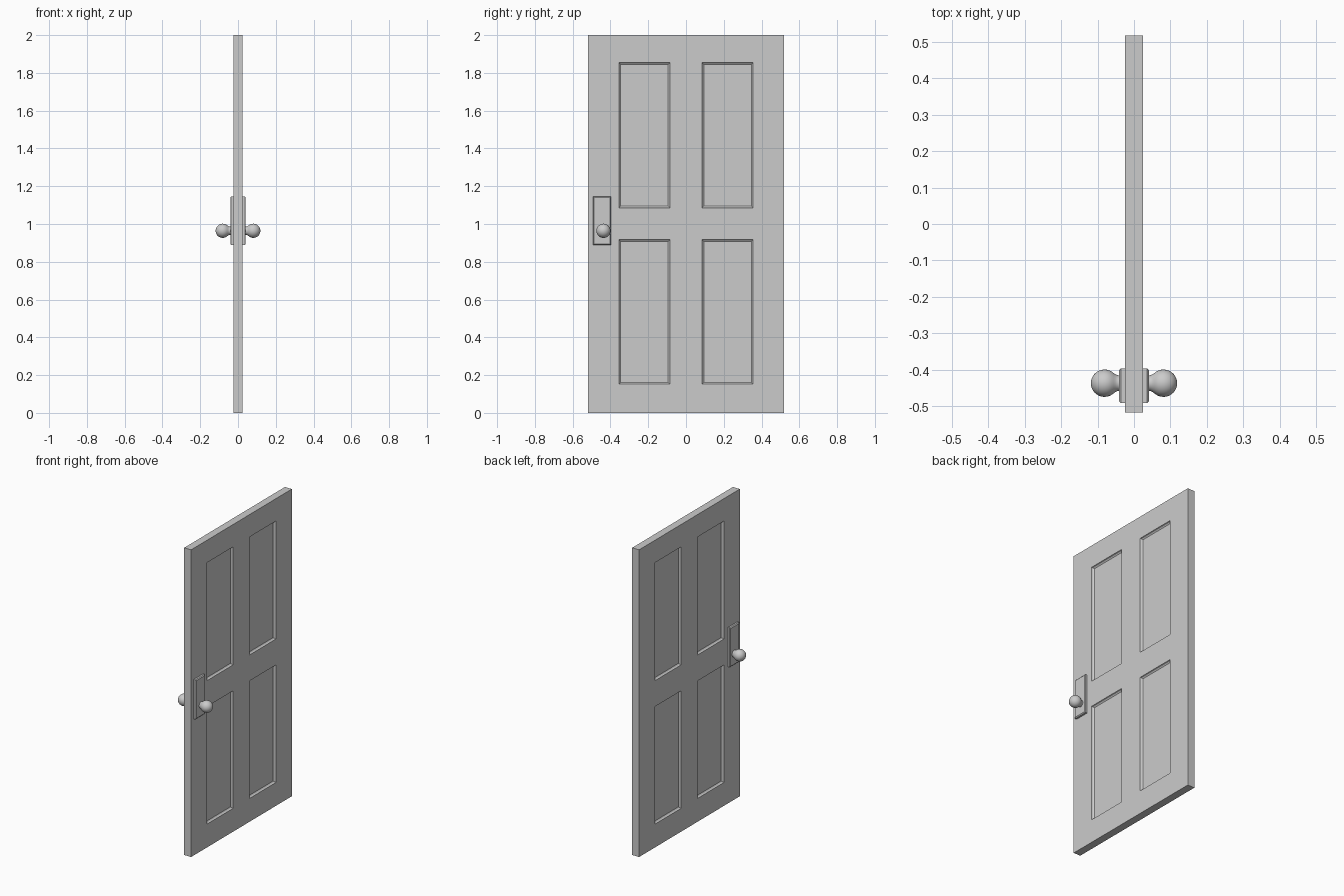
import bpy, bmesh, math
from mathutils import Vector

if "Cube" in bpy.data.objects:
    bpy.data.objects.remove(bpy.data.objects["Cube"])

HALF_T, HALF_W, HEIGHT = 0.025, 0.518, 2.0
KNOB_Y, KNOB_Z = -0.437, 0.964


def add_object(name, bm):
    bmesh.ops.recalc_face_normals(bm, faces=bm.faces)
    mesh = bpy.data.meshes.new(name)
    bm.to_mesh(mesh)
    bm.free()
    obj = bpy.data.objects.new(name, mesh)
    bpy.context.collection.objects.link(obj)
    return obj


def box(y0, y1, z0, z1, x0, x1):
    bm = bmesh.new()
    bmesh.ops.create_cube(bm, size=1)
    for v in bm.verts:
        v.co = Vector((x0 + (v.co.x + 0.5) * (x1 - x0),
                       y0 + (v.co.y + 0.5) * (y1 - y0),
                       z0 + (v.co.z + 0.5) * (z1 - z0)))
    return bm


# Door slab with four recessed panels on each face
panel_y = [(-0.355, -0.085), (0.085, 0.355)]
panel_z = [(0.152, 0.917), (1.086, 1.854)]
bm = box(-HALF_W, HALF_W, 0, HEIGHT, -HALF_T, HALF_T)
cuts = [((0, y, 0), (0, 1, 0)) for p in panel_y for y in p]
cuts += [((0, 0, z), (0, 0, 1)) for p in panel_z for z in p]
for co, no in cuts:
    bmesh.ops.bisect_plane(bm, geom=bm.verts[:] + bm.edges[:] + bm.faces[:],
                           plane_co=co, plane_no=no)
bm.normal_update()


def is_panel(face):
    c = face.calc_center_median()
    return (abs(face.normal.x) > 0.9
            and any(a < c.y < b for a, b in panel_y)
            and any(a < c.z < b for a, b in panel_z))


panels = [f for f in bm.faces if is_panel(f)]
for inset, depth in ((0.004, -0.009), (0.009, -0.005)):
    bmesh.ops.inset_individual(bm, faces=panels, thickness=inset, depth=depth)
    bm.normal_update()
add_object("door_slab", bm)


# Handle plate with chamfered front edges
def handle_plate(name, side):
    bm = box(-0.492, -0.396, 0.889, 1.146, 0.02, 0.036)
    bm.normal_update()
    front = [f for f in bm.faces if f.normal.x > 0.9]
    bmesh.ops.inset_individual(bm, faces=front, thickness=0.008, depth=0.005)
    for v in bm.verts:
        v.co.x *= side
    add_object(name, bm)


# Round knob with a flared neck, turned around the x axis
def knob(name, side, segments=32):
    cx, r = 0.081, 0.0375
    profile = [(0.035, 0.0225), (0.041, 0.0215), (0.046, 0.022), (0.051, 0.0245)]
    for i in range(13):
        a = math.radians(132 - 11 * i)
        profile.append((cx + r * -math.cos(math.radians(180) - a), r * math.sin(a)))
    profile[-1] = (cx + r, 0)
    bm = bmesh.new()
    rings = []
    for x, rad in profile[:-1]:
        rings.append([bm.verts.new((side * x,
                                    KNOB_Y + rad * math.cos(2 * math.pi * k / segments),
                                    KNOB_Z + rad * math.sin(2 * math.pi * k / segments)))
                      for k in range(segments)])
    tip = bm.verts.new((side * profile[-1][0], KNOB_Y, KNOB_Z))
    for k in range(segments):
        n = (k + 1) % segments
        for a, b in zip(rings, rings[1:]):
            bm.faces.new((a[k], a[n], b[n], b[k]))
        bm.faces.new((rings[-1][k], rings[-1][n], tip))
    bm.faces.new(rings[0])
    obj = add_object(name, bm)
    for p in obj.data.polygons:
        p.use_smooth = len(p.vertices) < 5


for label, side in (("right", 1), ("left", -1)):
    handle_plate("handle_plate_" + label, side)
    knob("door_knob_" + label, side)
